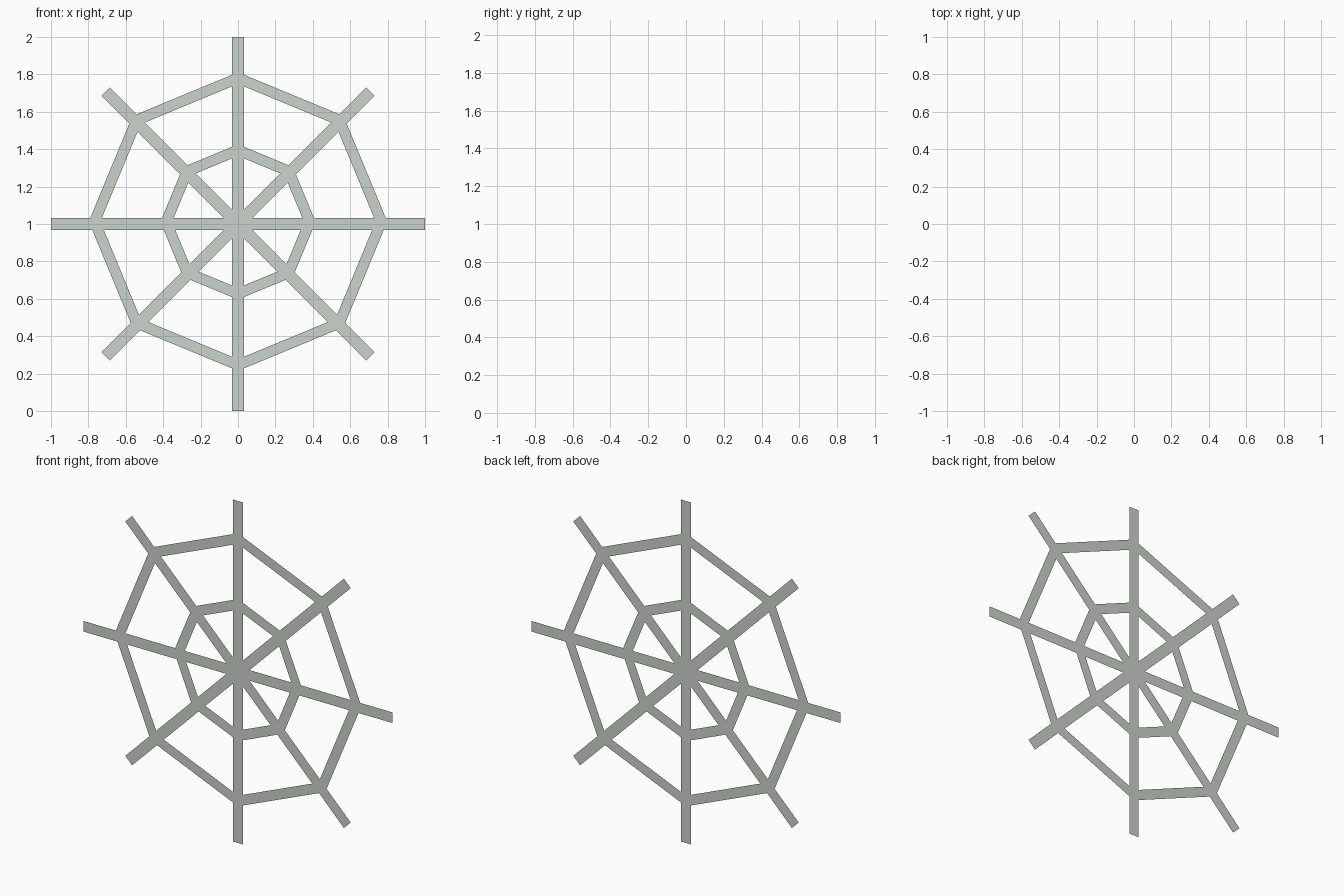
import bpy
from math import sin, cos, pi

if "Cube" in bpy.data.objects:
    bpy.data.objects.remove(bpy.data.objects["Cube"])

HALF = 0.031   # half width of a strand

mat = bpy.data.materials.new("pale_silk")
mat.diffuse_color = (0.60, 0.65, 0.60, 1)
mat.use_nodes = True
mat.node_tree.nodes["Principled BSDF"].inputs["Base Color"].default_value = mat.diffuse_color


def sheet(name, verts, faces):
    """Flat part in the y = 0 plane from (x, z) points, facing the front."""
    me = bpy.data.meshes.new(name)
    me.from_pydata([(x, 0, z) for x, z in verts], [], faces)
    me.materials.append(mat)
    ob = bpy.data.objects.new(name, me)
    bpy.context.collection.objects.link(ob)
    return ob


# Radial strands: four full-length bars through the centre
for i in range(4):
    a = i * pi / 4
    c, s = cos(a), sin(a)
    corners = [(-1, -HALF), (1, -HALF), (1, HALF), (-1, HALF)]
    sheet(f"radial_strand_{i + 1}",
          [(u * c - v * s, 1 + u * s + v * c) for u, v in corners],
          [(0, 1, 2, 3)])


# Octagonal rings, corners on the radial strands
def ring(name, outer, inner, cz):
    dirs = [(cos(i * pi / 4), sin(i * pi / 4)) for i in range(8)]
    verts = [(r * c, cz + r * s) for r in (outer, inner) for c, s in dirs]
    faces = [(i, (i + 1) % 8, (i + 1) % 8 + 8, i + 8) for i in range(8)]
    sheet(name, verts, faces)


ring("outer_ring", 0.798, 0.736, 1.013)
ring("inner_ring", 0.415, 0.353, 1.011)
